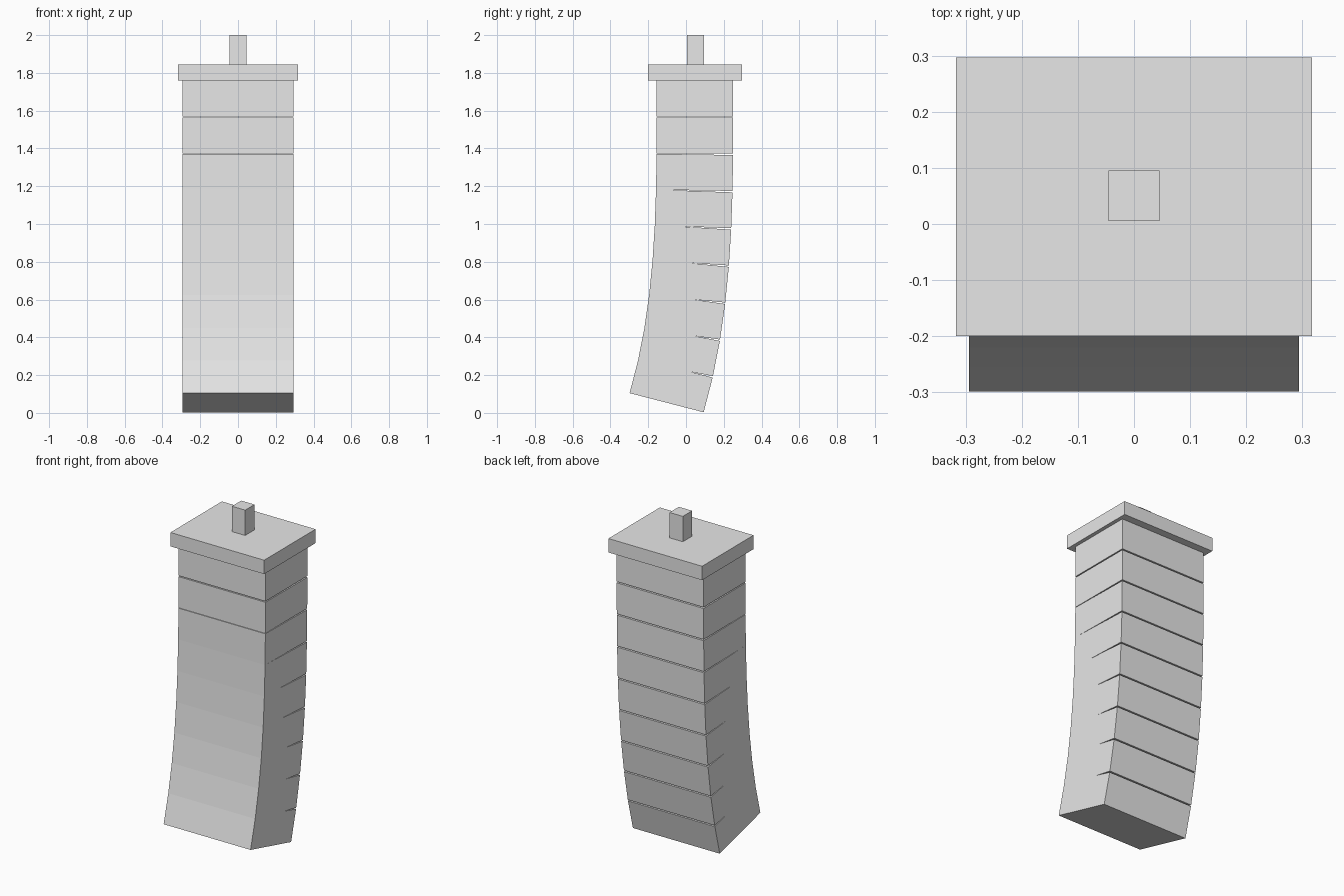
import bpy
from math import radians
from mathutils import Matrix, Vector

cube = bpy.data.objects.get("Cube")
if cube:
    bpy.data.objects.remove(cube, do_unlink=True)

grey = bpy.data.materials.new("light grey")
grey.use_nodes = True
colour = (0.8, 0.8, 0.8, 1)
grey.diffuse_color = colour
grey.node_tree.nodes["Principled BSDF"].inputs["Base Color"].default_value = colour


def box(name, low, high, matrix=Matrix.Identity(4)):
    """Box between two corners, placed by a matrix."""
    bpy.ops.mesh.primitive_cube_add(size=1)
    ob = bpy.context.object
    ob.name = ob.data.name = name
    low, high = Vector(low), Vector(high)
    local = Matrix.Translation((low + high) / 2) @ Matrix.Diagonal((*(high - low), 1))
    ob.data.transform(matrix @ local)
    ob.data.materials.append(grey)
    return ob


# Top plate and square peg
box("top_plate", (-0.317, -0.2, 1.76), (0.317, 0.297, 1.845))
box("top_peg", (-0.045, 0.005, 1.845), (0.045, 0.095, 2.0))

# Curved body: blocks hinged along the back edge, tilting more towards the bottom
WIDTH, DEPTH, HEIGHT, GAP, COUNT = 0.588, 0.405, 0.19, 0.0075, 9
back_edge = Vector((0, 0.25, 1.76))
for i in range(COUNT):
    tilt = Matrix.Rotation(radians(-14.5 * (i / (COUNT - 1)) ** 2), 4, "X")
    box(f"body_block_{i + 1}", (-WIDTH / 2, -DEPTH, -HEIGHT), (WIDTH / 2, 0, 0),
        Matrix.Translation(back_edge) @ tilt)
    back_edge += tilt @ Vector((0, 0, -HEIGHT - GAP))
